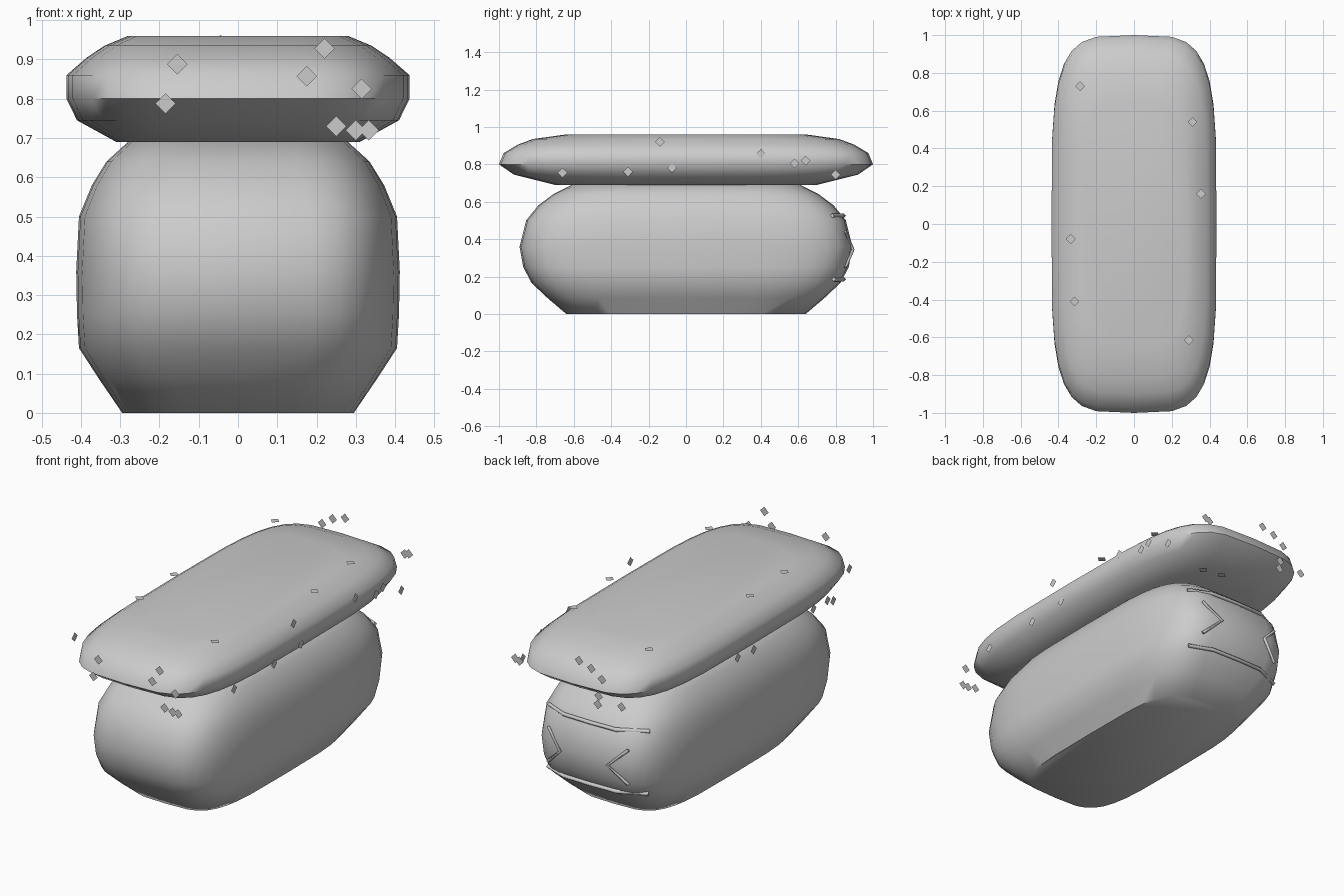
import bpy, bmesh, math
from mathutils import Vector

if "Cube" in bpy.data.objects:
    bpy.data.objects.remove(bpy.data.objects["Cube"])

N = 4.2          # squareness of the plan outline
SEG = 32


def mesh_object(name, bm, smooth=None):
    bmesh.ops.recalc_face_normals(bm, faces=bm.faces[:])
    me = bpy.data.meshes.new(name)
    bm.to_mesh(me)
    bm.free()
    ob = bpy.data.objects.new(name, me)
    bpy.context.collection.objects.link(ob)
    if smooth:
        bpy.ops.object.select_all(action='DESELECT')
        ob.select_set(True)
        bpy.context.view_layer.objects.active = ob
        bpy.ops.object.shade_smooth_by_angle(angle=math.radians(smooth))
    return ob


def power(v):
    return math.copysign(abs(v) ** (2 / N), v) if abs(v) > 1e-9 else 0.0


def rounded_block(name, profile):
    """Loft of rounded-rectangle rings given as (z, half width, half length)."""
    bm = bmesh.new()
    rings = []
    for z, hx, hy in profile:
        angles = [2 * math.pi * i / SEG for i in range(SEG)]
        rings.append([bm.verts.new((hx * power(math.cos(a)), hy * power(math.sin(a)), z))
                      for a in angles])
    for lo, hi in zip(rings, rings[1:]):
        for i in range(SEG):
            j = (i + 1) % SEG
            bm.faces.new((lo[i], lo[j], hi[j], hi[i]))
    bm.faces.new(rings[0])
    bm.faces.new(rings[-1])
    return mesh_object(name, bm, 50)


# Lower block and the longer slab lying on it
base_profile = [(0, .295, .64), (.085, .353, .74), (.165, .405, .825), (.25, .41, .87),
                (.36, .412, .89), (.5, .405, .855), (.58, .372, .79),
                (.64, .335, .71), (.69, .28, .61)]
rounded_block("base_block", base_profile)
rounded_block("top_slab", [(.69, .31, .70), (.745, .41, .92), (.80, .437, 1.0),
                           (.86, .437, .975), (.905, .385, .90), (.935, .34, .82),
                           (.96, .28, .64)])


# Marks on the rear of the block, following its surface
def rear_point(x, z):
    for (z0, a0, b0), (z1, a1, b1) in zip(base_profile, base_profile[1:]):
        if z0 <= z <= z1:
            t = (z - z0) / (z1 - z0)
            hx, hy = a0 + t * (a1 - a0), b0 + t * (b1 - b0)
            y = hy * (1 - min(.99, abs(x) / hx) ** N) ** (1 / N)
            return Vector((x, y + .008, z))


def strip(name, points, radius=.012):
    cu = bpy.data.curves.new(name, 'CURVE')
    cu.dimensions = '3D'
    cu.bevel_depth = radius
    cu.bevel_resolution = 0
    cu.use_fill_caps = True
    sp = cu.splines.new('POLY')
    sp.points.add(len(points) - 1)
    for p, (x, z) in zip(sp.points, points):
        p.co = (*rear_point(x, z), 1)
    ob = bpy.data.objects.new(name, cu)
    bpy.context.collection.objects.link(ob)


for label, z in (("upper", .525), ("lower", .185)):
    strip(label + "_rear_bar", [(x, z) for x in (-.31, -.16, 0, .16, .29)])
for label, s in (("left", -1), ("right", 1)):
    strip(label + "_rear_chevron", [(s * .245, .44), (s * .145, .345), (s * .245, .25)], .009)


# Small diamond flakes hovering on the box faces around the slab
flakes = {
    "front": [(-.155, .888), (-.185, .788), (.22, .928), (.175, .857),
              (.315, .825), (.25, .73), (.30, .72), (.333, .72)],
    "back": [(-.045, .937), (-.12, .914), (-.185, .87), (-.165, .773),
             (-.16, .726), (-.305, .75), (.345, .845), (.32, .837)],
    "right": [(-.66, .755), (-.31, .76), (-.14, .92), (-.075, .78),
              (.4, .855), (.58, .805), (.64, .82), (.8, .745)],
    "left": [(.174, .743), (.035, .734), (-.487, .76), (-.61, .76),
             (-.66, .74), (-.8, .863)],
    "top": [(-.285, .73), (.31, .54), (.355, .16), (-.335, -.08),
            (-.315, -.41), (.29, -.615)],
    "bottom": [(.18, .78), (.07, .80)],
}
place = {
    "front": lambda u, v: (u, -.998, v), "back": lambda u, v: (u, .998, v),
    "right": lambda u, v: (.438, u, v), "left": lambda u, v: (-.438, u, v),
    "top": lambda u, v: (u, v, .962), "bottom": lambda u, v: (u, v, .688),
}
R = .026
for side, spots in flakes.items():
    bm = bmesh.new()
    for u, v in spots:
        bm.faces.new([bm.verts.new(place[side](u + du, v + dv))
                      for du, dv in ((R, 0), (0, R), (-R, 0), (0, -R))])
    mesh_object(side + "_flakes", bm)
